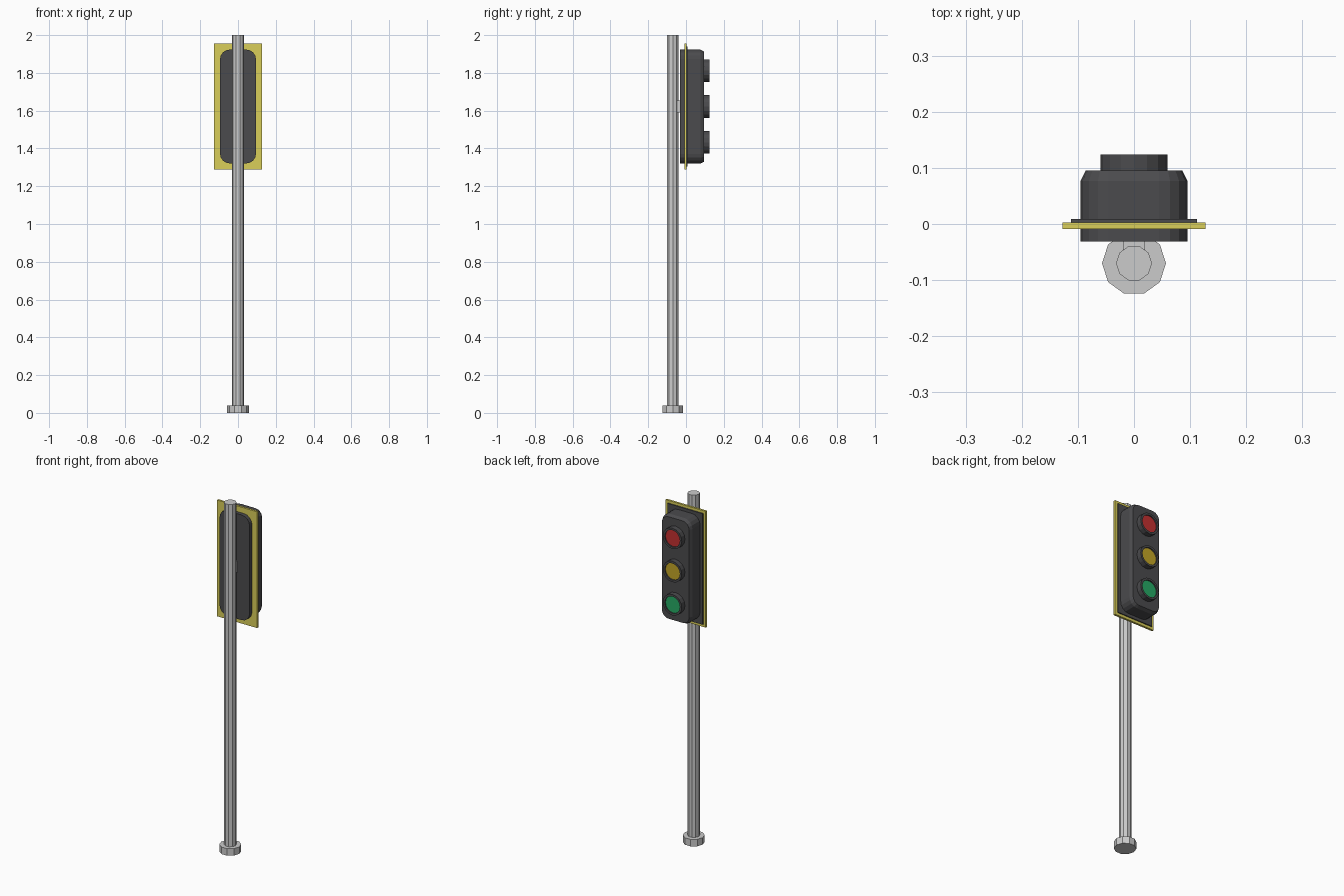
import bpy, bmesh
from math import sin, cos, pi

if "Cube" in bpy.data.objects:
    bpy.data.objects.remove(bpy.data.objects["Cube"])

MID_Z = 1.622


def material(name, rgb):
    m = bpy.data.materials.new(name)
    m.diffuse_color = (*rgb, 1)
    m.use_nodes = True
    m.node_tree.nodes["Principled BSDF"].inputs["Base Color"].default_value = m.diffuse_color
    return m


dark = material("dark_grey", (0.07, 0.07, 0.075))
yellow = material("yellow", (0.7, 0.62, 0.1))


def loft(name, rings, mat=None):
    """Skin matching rings of points and cap both ends."""
    bm = bmesh.new()
    loops = [[bm.verts.new(p) for p in ring] for ring in rings]
    n = len(loops[0])
    for a, b in zip(loops, loops[1:]):
        for i in range(n):
            j = (i + 1) % n
            bm.faces.new((a[i], a[j], b[j], b[i]))
    bm.faces.new(loops[0])
    bm.faces.new(loops[-1])
    bmesh.ops.recalc_face_normals(bm, faces=bm.faces)
    me = bpy.data.meshes.new(name)
    bm.to_mesh(me)
    bm.free()
    ob = bpy.data.objects.new(name, me)
    bpy.context.collection.objects.link(ob)
    if mat:
        me.materials.append(mat)
    return ob


def circle(n, r):
    return [(r * cos(2 * pi * i / n), r * sin(2 * pi * i / n)) for i in range(n)]


def rounded_rect(hx, hz, r, seg=4):
    pts = []
    for k, (sx, sz) in enumerate(((1, 1), (-1, 1), (-1, -1), (1, -1))):
        for i in range(seg + 1):
            a = pi / 2 * (k + i / seg)
            pts.append((sx * (hx - r) + r * cos(a), sz * (hz - r) + r * sin(a)))
    return pts


def upright(name, r, z0, z1):
    return loft(name, [[(x, -0.07 + y, z) for x, y in circle(10, r)] for z in (z0, z1)])


def box(name, hx, hz, y0, y1, mat=None):
    c = ((hx, hz), (-hx, hz), (-hx, -hz), (hx, -hz))
    return loft(name, [[(x, y, MID_Z + z) for x, z in c] for y in (y0, y1)], mat)


# Post, foot and bracket
upright("pole", 0.032, 0.03, 2.0)
upright("pole_foot", 0.057, 0.0, 0.04)
box("bracket", 0.02, 0.032, -0.07, -0.025)

# Backing board with its dark inner panel
box("backboard", 0.127, 0.333, -0.009, 0.003, yellow)
box("backboard_panel", 0.112, 0.318, 0.0, 0.009, dark)

# Rounded housing with a chamfered front
sections = ((-0.031, 0), (0.077, 0), (0.095, 0.009))
loft("housing", [[(x, y, MID_Z + z) for x, z in rounded_rect(0.095 - d, 0.301 - d, 0.05 - d)]
                 for y, d in sections], dark)

# Three lamps: hollow rim and recessed coloured lens
lamps = (("red", 0.19, (0.55, 0.03, 0.03)),
         ("amber", 0.0, (0.55, 0.38, 0.02)),
         ("green", -0.19, (0.02, 0.4, 0.13)))
for label, dz, rgb in lamps:
    def ring(r, y):
        return [(x, y, MID_Z + dz + z) for x, z in circle(16, r)]
    loft(label + "_rim", [ring(0.06, 0.09), ring(0.06, 0.124),
                          ring(0.048, 0.124), ring(0.048, 0.112)], dark)
    loft(label + "_lens", [ring(0.048, 0.108), ring(0.048, 0.117)], material(label, rgb))
